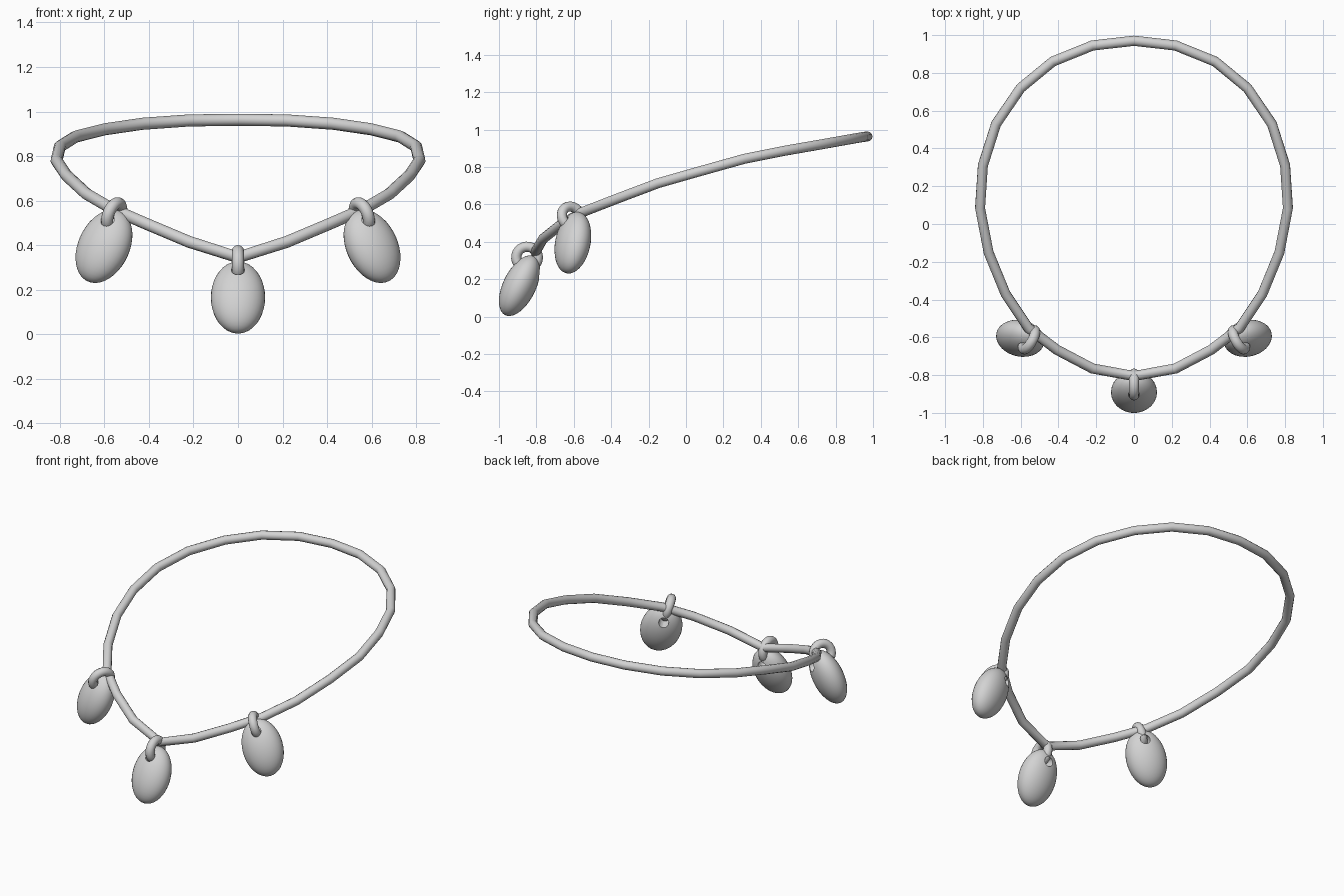
import bpy
import math
from mathutils import Matrix, Vector

cube = bpy.data.objects.get("Cube")
if cube:
    bpy.data.objects.remove(cube, do_unlink=True)

metal = bpy.data.materials.new("light_grey")
metal.use_nodes = True
grey = (0.65, 0.65, 0.65, 1)
metal.diffuse_color = grey
metal.node_tree.nodes["Principled BSDF"].inputs["Base Color"].default_value = grey


def finish(obj, name):
    obj.name = name
    obj.data.materials.clear()
    obj.data.materials.append(metal)
    bpy.ops.object.select_all(action="DESELECT")
    obj.select_set(True)
    bpy.context.view_layer.objects.active = obj
    bpy.ops.object.shade_smooth_by_angle(angle=math.radians(50))


# Neck band: half path from back to front, mirrored into a closed loop
half = [(0, .97, .963), (.22, .945, .96), (.43, .86, .945), (.6, .72, .92),
        (.73, .53, .887), (.8, .31, .843), (.815, .085, .78), (.77, -.15, .713),
        (.68, -.37, .63), (.56, -.55, .56), (.41, -.665, .495),
        (.22, -.765, .415), (0, -.805, .345)]
path = half + [(-x, y, z) for x, y, z in half[-2:0:-1]]
curve = bpy.data.curves.new("neck_band", "CURVE")
curve.dimensions = "3D"
curve.bevel_depth = 0.027
curve.bevel_resolution = 4
spline = curve.splines.new("POLY")
spline.points.add(len(path) - 1)
for point, co in zip(spline.points, path):
    point.co = (*co, 1)
spline.use_cyclic_u = True
band = bpy.data.objects.new("neck_band", curve)
bpy.context.collection.objects.link(band)
bpy.ops.object.select_all(action="DESELECT")
band.select_set(True)
bpy.context.view_layer.objects.active = band
bpy.ops.object.convert(target="MESH")
finish(bpy.context.object, "neck_band")


def pendant(side, center, down, face, ring_lift):
    """Oval drop pierced by a ring; down is its long axis, face its flat side."""
    up = -Vector(down).normalized()
    normal = Vector(face)
    normal = (normal - up * normal.dot(up)).normalized()
    across = normal.cross(up)
    frame = Matrix((across, normal, up)).transposed().to_4x4()
    frame = Matrix.Translation(center) @ frame

    # Oval drop
    bpy.ops.mesh.primitive_uv_sphere_add(segments=32, ring_count=20, radius=1)
    drop = bpy.context.object
    drop.data.transform(frame @ Matrix.Diagonal((.122, .088, .175, 1)))

    # Hole for the ring
    bpy.ops.mesh.primitive_cylinder_add(vertices=16, radius=.03, depth=.4)
    cutter = bpy.context.object
    cutter.hide_render = True
    cutter.data.transform(frame @ Matrix.Translation((0, 0, .105))
                          @ Matrix.Rotation(math.pi / 2, 4, "X"))
    bpy.context.view_layer.objects.active = drop
    cut = drop.modifiers.new("hole", "BOOLEAN")
    cut.operation = "DIFFERENCE"
    cut.object = cutter
    bpy.ops.object.modifier_apply(modifier=cut.name)
    bpy.data.objects.remove(cutter, do_unlink=True)
    finish(drop, side + "_pendant")

    # Hanging ring
    bpy.ops.mesh.primitive_torus_add(major_segments=24, minor_segments=12,
                                     major_radius=.058, minor_radius=.027)
    ring = bpy.context.object
    ring.data.transform(frame @ Matrix.Translation((0, .03, ring_lift))
                        @ Matrix.Rotation(math.pi / 2, 4, "Y"))
    finish(ring, side + "_ring")


pendant("front", (0, -.89, .165), (0, -.44, -.9), (0, -.9, .44), .153)
for side, s in (("left", 1), ("right", -1)):
    pendant(side, (.602 * s, -.605, .395), (.4 * s, -.13, -.9),
            (.385 * s, -.874, .298), .143)
